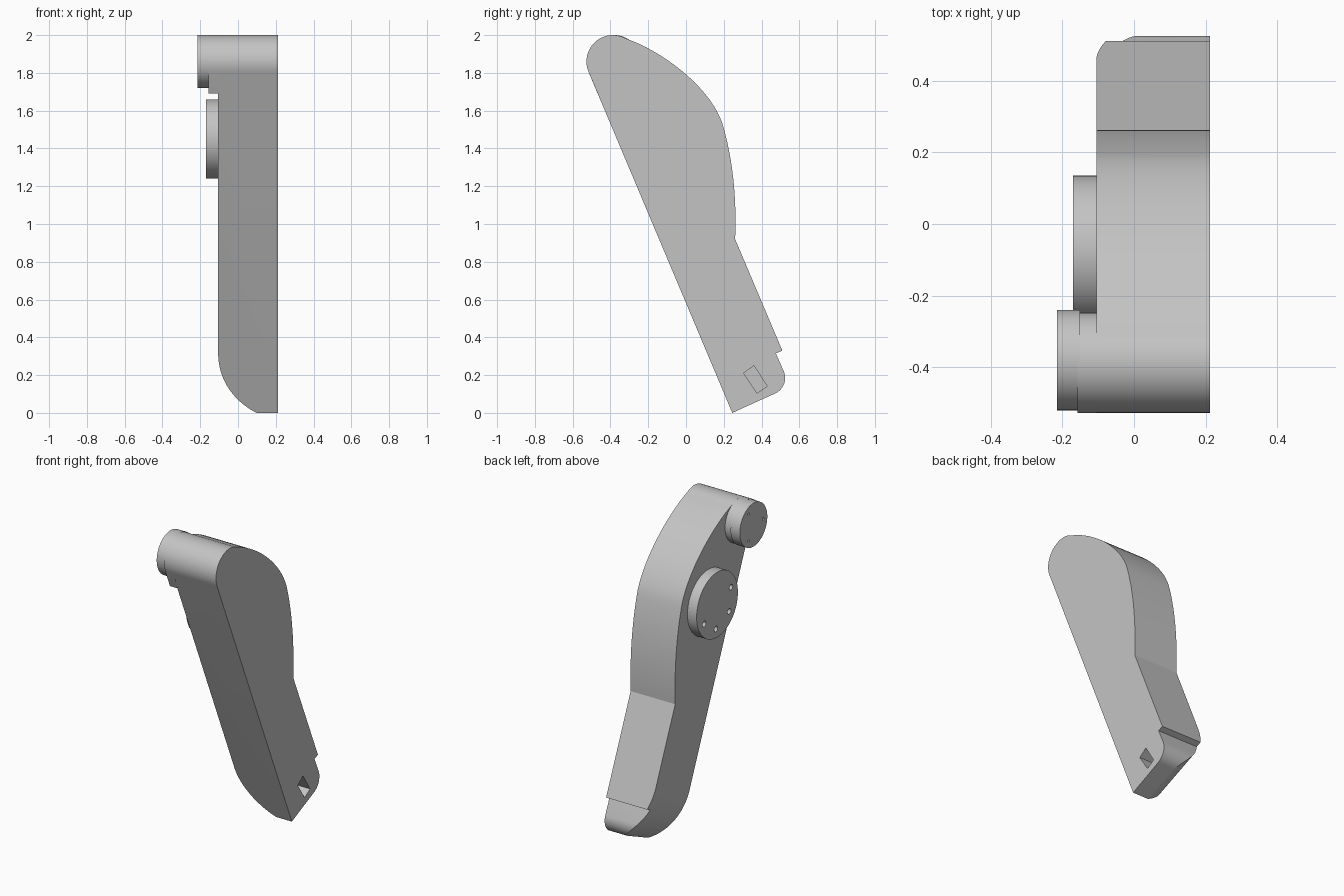
import bpy, bmesh, math
from mathutils import Vector
from mathutils.geometry import interpolate_bezier

if "Cube" in bpy.data.objects:
    bpy.data.objects.remove(bpy.data.objects["Cube"])

grey = bpy.data.materials.new("plain grey")
grey.diffuse_color = (0.55, 0.55, 0.55, 1)
grey.use_nodes = True
grey.node_tree.nodes["Principled BSDF"].inputs["Base Color"].default_value = (0.55, 0.55, 0.55, 1)


def prism(name, base, sweep):
    """Closed solid: a 3D outline swept along a vector."""
    bm = bmesh.new()
    face = bm.faces.new([bm.verts.new(p) for p in base])
    out = bmesh.ops.extrude_face_region(bm, geom=[face])
    bmesh.ops.translate(bm, vec=sweep, verts=[g for g in out["geom"] if isinstance(g, bmesh.types.BMVert)])
    bmesh.ops.recalc_face_normals(bm, faces=bm.faces[:])
    mesh = bpy.data.meshes.new(name)
    bm.to_mesh(mesh)
    bm.free()
    mesh.materials.append(grey)
    obj = bpy.data.objects.new(name, mesh)
    bpy.context.collection.objects.link(obj)
    return obj


def slab(name, outline, x0, x1):
    return prism(name, [(x0, y, z) for y, z in outline], Vector((x1 - x0, 0, 0)))


def arc(y, z, r, start, end, n):
    return [(y + r * math.cos(math.radians(start + (end - start) * i / n)),
             z + r * math.sin(math.radians(start + (end - start) * i / n))) for i in range(n + 1)]


def disc(name, y, z, r, x0, x1, n=64):
    return slab(name, arc(y, z, r, 0, 360, n)[:-1], x0, x1)


def curve(*pts):
    return [(p.x, p.y) for p in interpolate_bezier(*[Vector(p) for p in pts], 20)]


def boolean(obj, tool, operation):
    tool.hide_render = True
    mod = obj.modifiers.new("cut", "BOOLEAN")
    mod.operation, mod.object, mod.solver = operation, tool, "EXACT"
    bpy.context.view_layer.objects.active = obj
    bpy.ops.object.modifier_apply(modifier=mod.name)
    bpy.data.objects.remove(tool)


# Limb body: slanted side outline with a rounded head and bulging back
outline = [(0.245, 0)]
outline += arc(-0.387, 1.86, 0.14, 203, 62, 24)
outline += curve((-0.31, 1.979), (-0.12, 1.91), (0.12, 1.73), (0.19, 1.54))
outline += curve((0.19, 1.54), (0.255, 1.33), (0.268, 1.1), (0.26, 0.92))[1:]
outline += [(0.51, 0.33), (0.476, 0.315)]
outline += arc(0.435, 0.185, 0.09, 22, -65, 12)
body = slab("limb_body", outline, -0.105, 0.212)

# Rounded inner side of the lower end, swept across the slanted axis
origin = Vector((0, 0.245, 0))
along = Vector((0, -0.39, 0.921))
across = Vector((0, 0.921, 0.39))
round_profile = [(0.4, -0.05), (0.11, -0.05)]
for i in range(33):
    a = math.radians(64.5 * (1 - i / 32))
    round_profile.append((0.28 - 0.385 * math.cos(a), 0.34 - 0.385 * math.sin(a)))
round_profile += [(-0.105, 2.4), (0.4, 2.4)]
envelope = prism("end_envelope", [origin - across * 0.5 + along * u + Vector((x, 0, 0))
                                  for x, u in round_profile], across * 2)
boolean(body, envelope, "INTERSECT")

# Slanted rectangular socket in the outer face
socket = slab("socket_cutter", [(0.305, 0.21), (0.36, 0.25), (0.43, 0.14), (0.375, 0.105)], 0.12, 0.3)
boolean(body, socket, "DIFFERENCE")

# Boss on the head, with a short lip down the front edge
boss_outline = arc(-0.387, 1.86, 0.14, -75, 203, 40) + [(-0.468, 1.69), (-0.43, 1.69)]
boss = slab("head_boss", boss_outline, -0.157, -0.1)

# Round joint plates with screw holes
head_plate = disc("head_joint_plate", -0.38, 1.86, 0.14, -0.215, -0.15)
main_plate = disc("main_joint_plate", -0.075, 1.45, 0.21, -0.17, -0.1)
for angle in (60, 180, 300):
    y, z = arc(-0.38, 1.86, 0.1, angle, angle, 1)[0]
    boolean(head_plate, disc("hole_cutter", y, z, 0.008, -0.25, -0.18, 12), "DIFFERENCE")
for angle in (157, 216, 275, 331):
    y, z = arc(-0.075, 1.45, 0.152, angle, angle, 1)[0]
    boolean(main_plate, disc("hole_cutter", y, z, 0.018, -0.2, -0.125, 16), "DIFFERENCE")

# Smooth the curved walls, keep edges crisp
for obj in (body, boss, head_plate, main_plate):
    bpy.ops.object.select_all(action="DESELECT")
    obj.select_set(True)
    bpy.context.view_layer.objects.active = obj
    bpy.ops.object.shade_smooth_by_angle(angle=math.radians(20))
